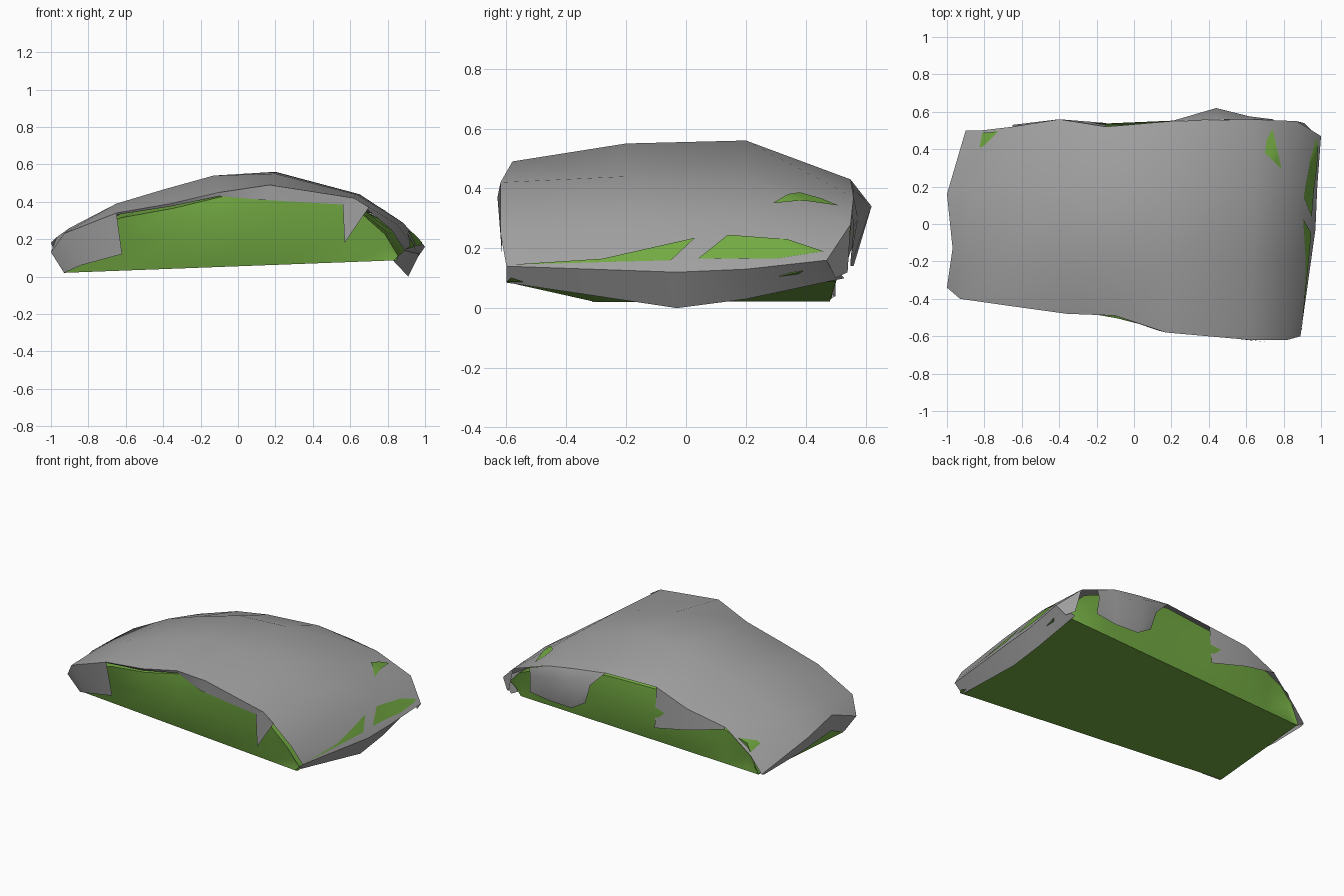
import bpy, bmesh
from mathutils import Vector
from mathutils.bvhtree import BVHTree

cube = bpy.data.objects.get("Cube")
if cube:
    bpy.data.objects.remove(cube)


def make_material(name, colour):
    material = bpy.data.materials.new(name)
    material.use_nodes = True
    material.diffuse_color = colour
    shader = material.node_tree.nodes["Principled BSDF"]
    shader.inputs["Base Color"].default_value = colour
    shader.inputs["Roughness"].default_value = 0.8
    return material


grey = make_material("stone grey", (0.35, 0.35, 0.35, 1))
green = make_material("moss green", (0.17, 0.40, 0.055, 1))


def finish(bm, name, material, angle):
    mesh = bpy.data.meshes.new(name)
    bm.to_mesh(mesh)
    bm.free()
    obj = bpy.data.objects.new(name, mesh)
    bpy.context.collection.objects.link(obj)
    mesh.materials.append(material)
    bpy.ops.object.select_all(action="DESELECT")
    obj.select_set(True)
    bpy.context.view_layer.objects.active = obj
    bpy.ops.object.shade_smooth_by_angle(angle=angle)
    return obj


def loft(bm, rows):
    """Join neighbouring rows of points with quads."""
    grid = [[bm.verts.new(point) for point in row] for row in rows]
    for low, high in zip(grid, grid[1:]):
        for i in range(len(low) - 1):
            bm.faces.new((low[i], low[i + 1], high[i + 1], high[i]))
    return grid


# Cross lines of the cover, each running from the -x end to the +x end
front = [(-1, -.34, .13), (-.93, -.4, .23), (-.65, -.44, .34),
         (-.36, -.48, .39), (-.1, -.49, .45), (.17, -.58, .49),
         (.62, -.62, .42), (.82, -.62, .25), (.89, -.6, .14)]
ridge = [(-.97, -.13, .21), (-.9, -.2, .26), (-.65, -.2, .39),
         (-.4, -.2, .465), (-.13, -.2, .54), (.2, -.2, .55),
         (.63, -.2, .44), (.85, -.2, .28), (.97, -.03, .12)]
crown = [(-1, .16, .18), (-.9, .2, .25), (-.65, .2, .38),
         (-.4, .2, .465), (-.13, .2, .54), (.2, .2, .56),
         (.65, .2, .44), (.88, .2, .29), (.98, .2, .13)]
back = [(-.9, .5, .04), (-.82, .5, .14), (-.65, .52, .29),
        (-.4, .56, .36), (-.15, .52, .42), (.2, .55, .43),
        (.62, .56, .37), (.87, .55, .28), (1, .47, .16)]
lines = [front, ridge, crown, back]

# Cover sheet with its turned-down rims
cover = bmesh.new()
loft(cover, lines)
loft(cover, [[line[-1] for line in lines],
             [(.83, -.6, .085), (.91, -.03, 0), (.91, .2, .03), (.9, .53, .1)]])
loft(cover, [[line[0] for line in lines],
             [(-.93, -.31, .02), (-.96, -.13, .1), (-.96, .16, .08), (-.9, .48, .03)]])
loft(cover, [front[:3],
             [(-.93, -.31, .02), (-.84, -.37, .06), (-.62, -.42, .12)]])
loft(cover, [front[2:7],
             [(-.65, -.43, .33), (-.36, -.47, .375), (-.1, -.48, .43),
              (.13, -.57, .41), (.56, -.61, .385)]])
loft(cover, [back[2:5],
             [(-.65, .53, .28), (-.4, .56, .22), (-.15, .54, .16)]])
loft(cover, [back[7:], [(.91, .54, .12), (.95, .5, .1)]])

# Bulging flap at the back
loft(cover, [[back[5], (.44, .557, .4), back[6], (.75, .555, .32)],
             [(.3, .565, .33), (.44, .62, .34), (.62, .575, .3), (.74, .56, .27)],
             [(.34, .56, .2), (.44, .56, .14), (.6, .55, .14), (.75, .55, .16)]])

# Hanging point at the front
tooth = [cover.verts.new(p) for p in
         ((.56, -.615, .4), (.57, -.615, .18), (.7, -.63, .37), (.62, -.62, .42))]
cover.faces.new(tooth)

bmesh.ops.remove_doubles(cover, verts=cover.verts, dist=0.002)
bmesh.ops.recalc_face_normals(cover, faces=cover.faces)
if sum(f.normal.z * f.calc_area() for f in cover.faces) < 0:
    bmesh.ops.reverse_faces(cover, faces=cover.faces)
surface = BVHTree.FromBMesh(cover)


# Green body under the cover: one closed section for each station
def base_point(x, side):
    t = min(max((x + .93) / 1.75, 0), 1)
    y = -.3 - .3 * t if side < 0 else .48 + .02 * t
    return Vector((-.93 + 1.78 * t, y, .02 + .067 * t))


def side_points(edge, side, lift):
    x = edge[0] * .96
    base = base_point(x, side)
    crest = Vector((x, edge[1] - side * .012, max(edge[2] + lift, base.z + .01)))
    middle = crest.lerp(base, .45)
    middle.y += side * max(.05 * (1 - 1.6 * abs(x)), -.01)
    return crest, middle, base


sections = []
for i, (f, r, c, b) in enumerate(zip(*lines)):
    crest_f, middle_f, base_f = side_points(f, -1, -.025)
    crest_b, middle_b, base_b = side_points(b, 1, .07 if i == 1 else -.02)
    top = [Vector((p[0] * .95, p[1], p[2] - .05)) for p in (r, c)]
    sections.append([base_f, middle_f, crest_f, *top, crest_b, middle_b, base_b, base_f])

body = bmesh.new()
grid = loft(body, sections)
for end in (grid[0], grid[-1]):
    body.faces.new(end[:-1])
bmesh.ops.remove_doubles(body, verts=body.verts, dist=0.0005)
bmesh.ops.recalc_face_normals(body, faces=body.faces)


# Thin green patches laid on the cover
def patch(name, outline, direction):
    bm = bmesh.new()
    bm.faces.new([bm.verts.new(p) for p in outline])
    bmesh.ops.triangulate(bm, faces=bm.faces)
    bmesh.ops.subdivide_edges(bm, edges=bm.edges, cuts=5, use_grid_fill=True)
    ray = Vector(direction)
    missed = []
    for vert in bm.verts:
        hit = surface.ray_cast(vert.co, ray)[0]
        if hit:
            vert.co = hit - ray * .006
        else:
            missed.append(vert)
    bmesh.ops.delete(bm, geom=missed, context="VERTS")
    for face in bm.faces:
        face.normal_update()
        if face.normal.dot(ray) > 0:
            face.normal_flip()
    finish(bm, name, green, 0.7)


low_patch = [(-.59, .145), (-.28, .165), (.03, .235), (-.05, .16)]
side_patch = [(.04, .165), (.14, .245), (.34, .23), (.46, .19), (.3, .165)]
top_patch = [(.71, .45), (.74, .51), (.79, .29), (.7, .38)]
patch("front_side_patch", [(2, y, z) for y, z in low_patch], (-1, 0, 0))
patch("back_side_patch", [(2, y, z) for y, z in side_patch], (-1, 0, 0))
patch("top_patch", [(x, y, 2) for x, y in top_patch], (0, 0, -1))

finish(cover, "draped_cover", grey, 0.7)
finish(body, "mossy_body", green, 0.9)
